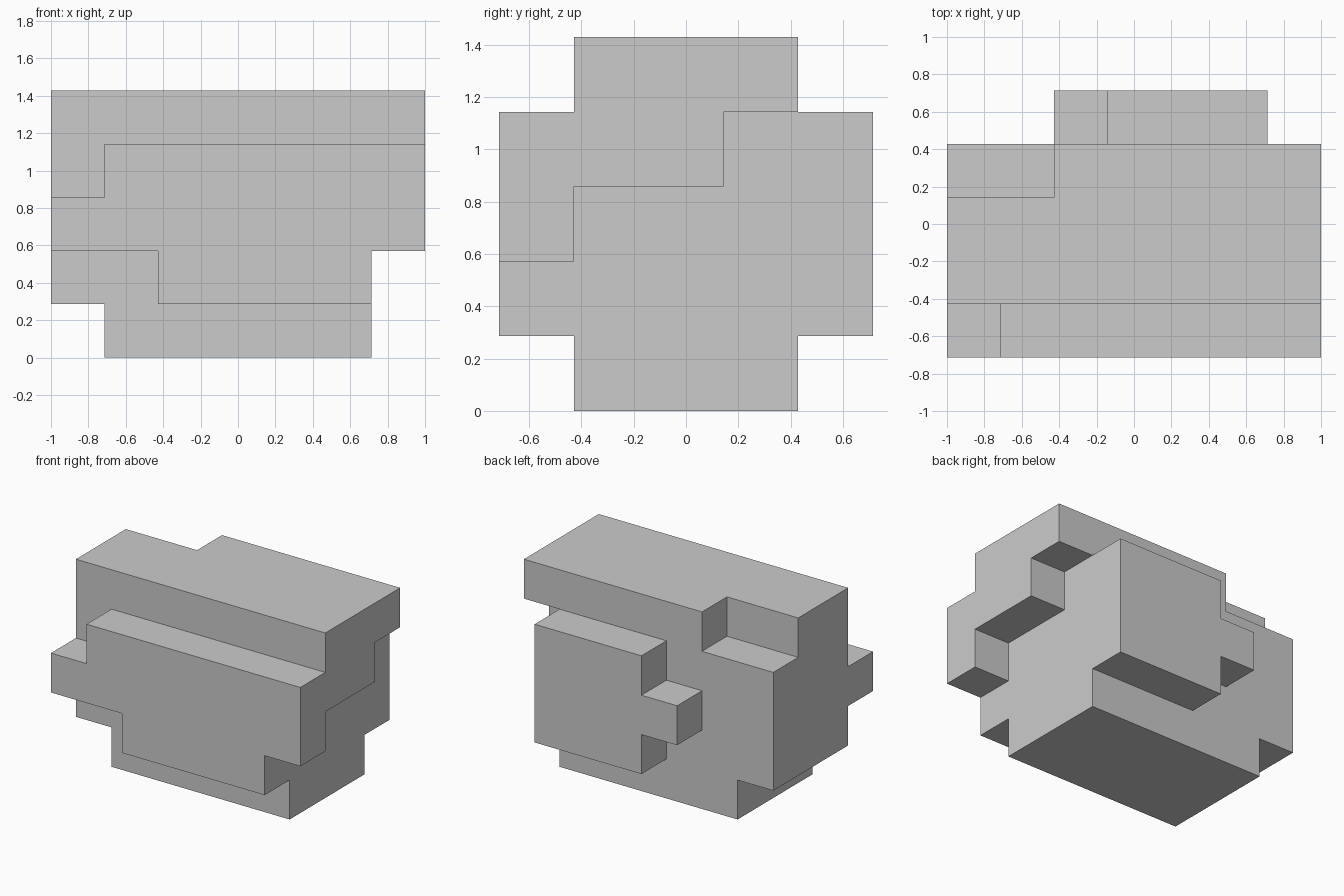
import bpy, bmesh, math
from mathutils import Vector

if "Cube" in bpy.data.objects:
    bpy.data.objects.remove(bpy.data.objects["Cube"])

U = 2 / 7                       # grid unit: 7 x 5 x 5 cells
ORIGIN = Vector((-1, -2.5 * U, 0))


def box(x0, x1, y0, y1, z0, z1):
    """Set of grid cells in an inclusive index range."""
    return {(x, y, z) for x in range(x0, x1 + 1)
            for y in range(y0, y1 + 1) for z in range(z0, z1 + 1)}


# Central body: foot, lower step, upper mass
cells = box(1, 5, 1, 3, 0, 0) | box(0, 5, 1, 3, 1, 1) | box(0, 5, 1, 3, 2, 4)
# Top notch at the back left corner
cells -= box(0, 1, 3, 3, 4, 4)
# Stepped overhang on the right end
cells |= box(6, 6, 1, 2, 3, 4) | box(6, 6, 3, 3, 4, 4)
# Front panel
cells |= box(2, 5, 0, 0, 1, 1) | box(0, 6, 0, 0, 2, 2) | box(1, 6, 0, 0, 3, 3)
# Back panel with its side peg
cells |= box(3, 5, 4, 4, 1, 3) | box(2, 2, 4, 4, 2, 2)

# Outer skin: one quad wherever a cell borders empty space
bm = bmesh.new()
for c in sorted(cells):
    for axis in range(3):
        for side in (0, 1):
            n = list(c)
            n[axis] += 2 * side - 1
            if tuple(n) in cells:
                continue
            a, b = (axis + 1) % 3, (axis + 2) % 3
            quad = []
            for da, db in ((0, 0), (1, 0), (1, 1), (0, 1)):
                p = Vector(c)
                p[axis] += side
                p[a] += da
                p[b] += db
                quad.append(bm.verts.new(ORIGIN + p * U))
            bm.faces.new(quad if side else quad[::-1])

# Weld and merge coplanar quads into clean flat faces
bmesh.ops.remove_doubles(bm, verts=bm.verts[:], dist=1e-4)
bmesh.ops.dissolve_limit(bm, angle_limit=math.radians(1),
                         verts=bm.verts[:], edges=bm.edges[:])

mesh = bpy.data.meshes.new("stepped_block")
bm.to_mesh(mesh)
bm.free()
bpy.context.collection.objects.link(bpy.data.objects.new("stepped_block", mesh))
